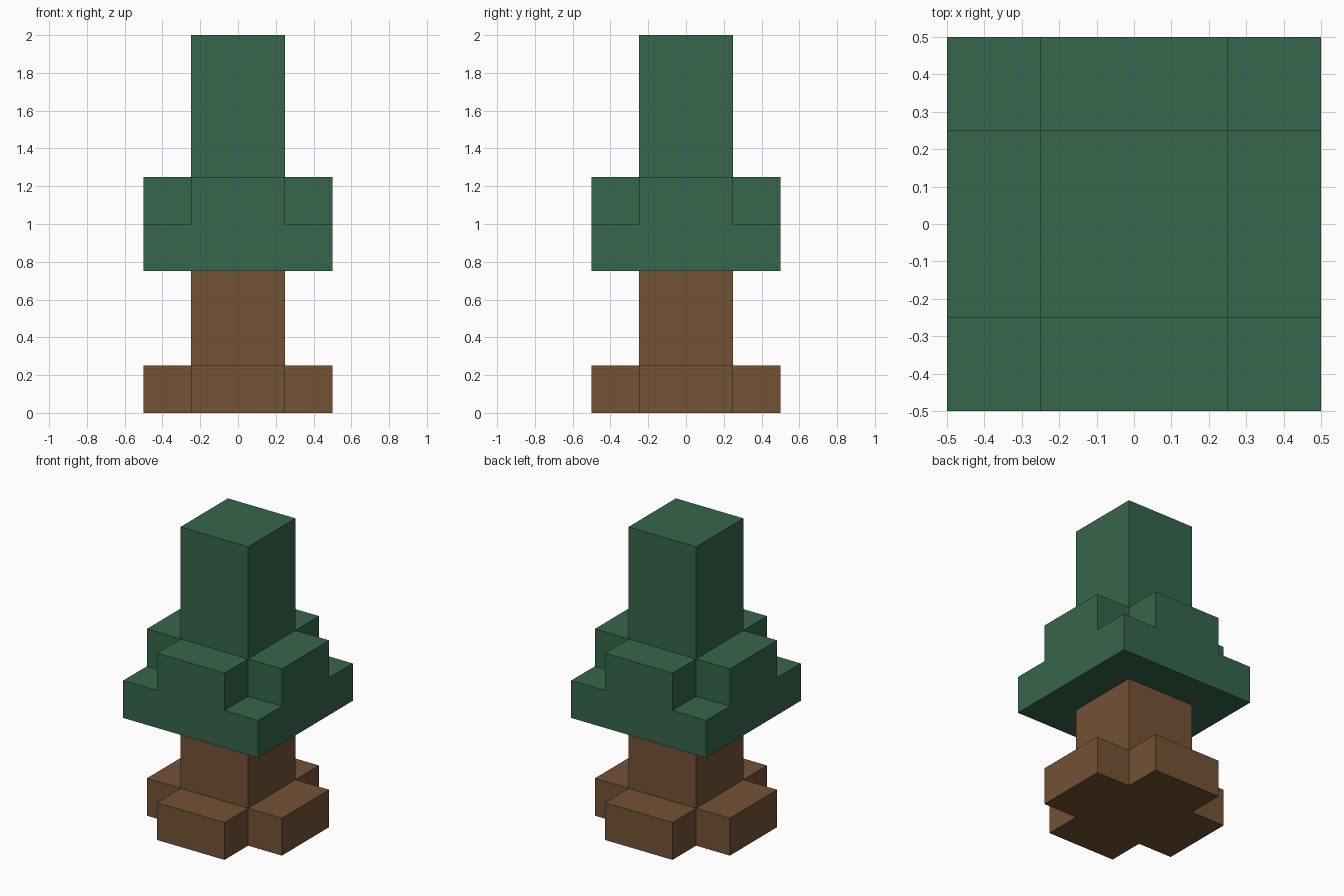
import bpy
import bmesh
import math

if "Cube" in bpy.data.objects:
    bpy.data.objects.remove(bpy.data.objects["Cube"], do_unlink=True)

LINES = (-0.5, -0.25, 0.25, 0.5)  # grid lines shared by every tier

# Footprints on the 3 x 3 grid, given as column and row
SQUARE = {(i, j) for i in range(3) for j in range(3)}
CROSS = {(i, j) for i, j in SQUARE if i == 1 or j == 1}
CORE = {(1, 1)}


def make_material(name, color):
    mat = bpy.data.materials.new(name)
    mat.use_nodes = True
    mat.diffuse_color = color
    mat.node_tree.nodes["Principled BSDF"].inputs["Base Color"].default_value = color
    return mat


def cell_of(face):
    c = face.calc_center_median()
    return tuple(0 if v < -0.25 else 2 if v > 0.25 else 1 for v in (c.x, c.y))


def stepped_block(name, bottom, tiers, mat):
    """Extrude successive footprints upward; tiers are (footprint, top height)."""
    bm = bmesh.new()
    verts = {(i, j): bm.verts.new((LINES[i], LINES[j], bottom))
             for i in range(4) for j in range(4)}
    top = [bm.faces.new([verts[i, j], verts[i + 1, j],
                         verts[i + 1, j + 1], verts[i, j + 1]])
           for i, j in sorted(tiers[0][0])]
    bmesh.ops.delete(bm, geom=[v for v in bm.verts if not v.link_faces],
                     context='VERTS')

    z = bottom
    for footprint, height in tiers:
        region = [f for f in top if cell_of(f) in footprint]
        result = bmesh.ops.extrude_face_region(bm, geom=region)["geom"]
        moved = [g for g in result if isinstance(g, bmesh.types.BMVert)]
        bmesh.ops.translate(bm, verts=moved, vec=(0, 0, height - z))
        top = [g for g in result if isinstance(g, bmesh.types.BMFace)]
        z = height

    # Merge flat areas into clean single faces
    bmesh.ops.recalc_face_normals(bm, faces=bm.faces)
    bmesh.ops.dissolve_limit(bm, angle_limit=math.radians(1),
                             verts=bm.verts, edges=bm.edges)
    mesh = bpy.data.meshes.new(name)
    bm.to_mesh(mesh)
    bm.free()
    mesh.materials.append(mat)
    obj = bpy.data.objects.new(name, mesh)
    bpy.context.collection.objects.link(obj)
    return obj


bark = make_material("bark brown", (0.174, 0.084, 0.036, 1))
leaf = make_material("leaf green", (0.037, 0.133, 0.072, 1))

# Trunk with four root blocks
stepped_block("trunk", 0, [(CROSS, 0.25), (CORE, 0.75)], bark)

# Foliage: wide slab, cross tier and tall crown
stepped_block("foliage", 0.75, [(SQUARE, 1.0), (CROSS, 1.25), (CORE, 2.0)], leaf)
